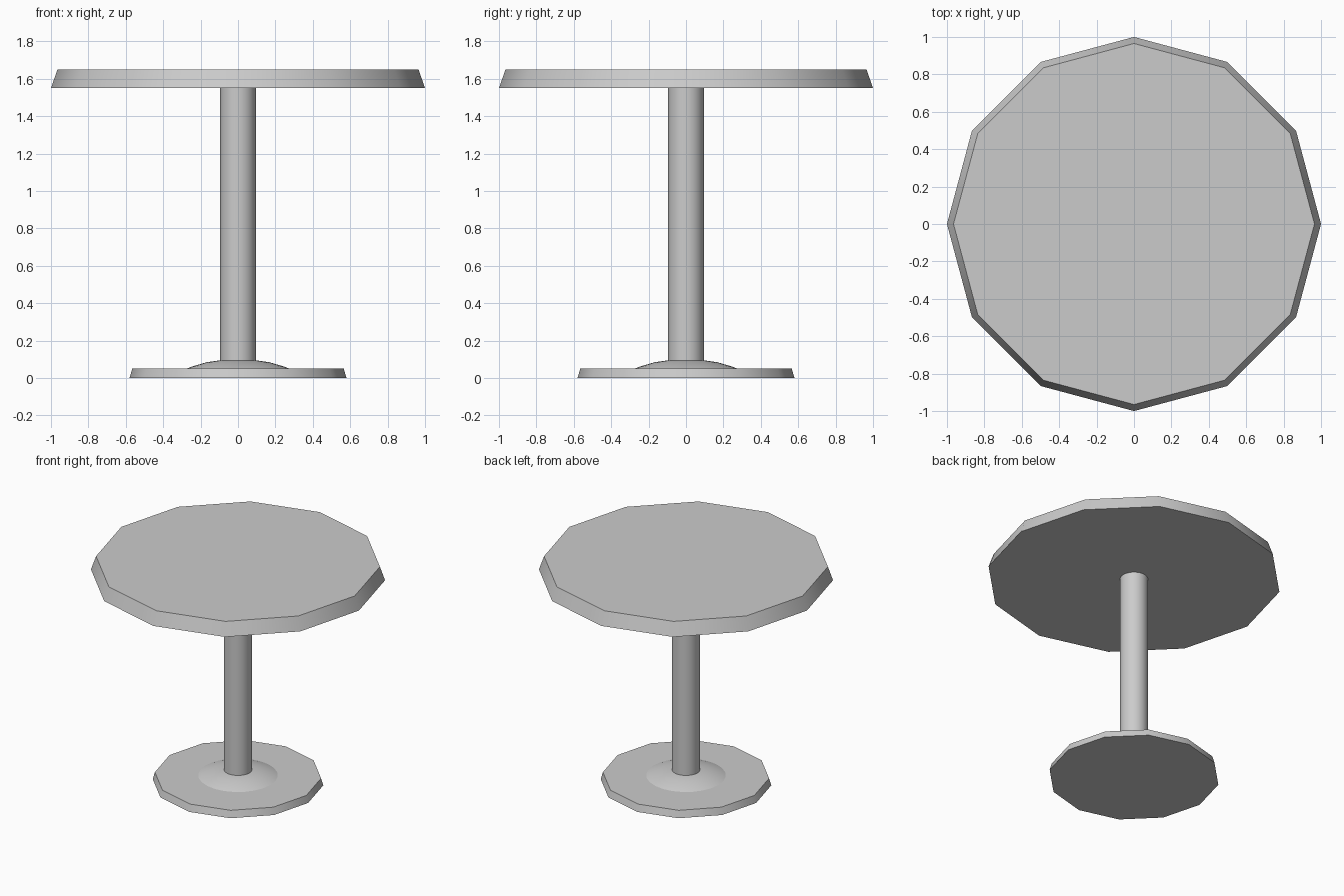
import bpy, bmesh, math

if "Cube" in bpy.data.objects:
    bpy.data.objects.remove(bpy.data.objects["Cube"])


def lathe(name, profile, sides):
    """Revolve (radius, z) points, listed bottom to top, into a capped solid."""
    bm = bmesh.new()
    rings = []
    for r, z in profile:
        rings.append([bm.verts.new((r * math.cos(2 * math.pi * i / sides),
                                    r * math.sin(2 * math.pi * i / sides), z))
                      for i in range(sides)])
    for a, b in zip(rings, rings[1:]):
        for i in range(sides):
            j = (i + 1) % sides
            bm.faces.new((a[i], a[j], b[j], b[i]))
    bm.faces.new(rings[0][::-1])
    bm.faces.new(rings[-1])
    mesh = bpy.data.meshes.new(name)
    bm.to_mesh(mesh)
    bm.free()
    obj = bpy.data.objects.new(name, mesh)
    bpy.context.collection.objects.link(obj)
    bpy.ops.object.select_all(action='DESELECT')
    obj.select_set(True)
    bpy.context.view_layer.objects.active = obj
    bpy.ops.object.shade_smooth_by_angle(angle=math.radians(40))
    return obj


# Twelve-sided tabletop with a sloped rim
lathe("tabletop", [(1.0, 1.55), (0.965, 1.65)], 12)

# Twelve-sided foot plate
lathe("base_plate", [(0.58, 0.0), (0.565, 0.052)], 12)

# Low dome where the pole meets the plate
lathe("base_dome", [(0.275, 0.05), (0.25, 0.06), (0.17, 0.084),
                    (0.1, 0.094), (0.08, 0.095)], 24)

# Round centre pole
lathe("pole", [(0.095, 0.05), (0.095, 1.55)], 24)
